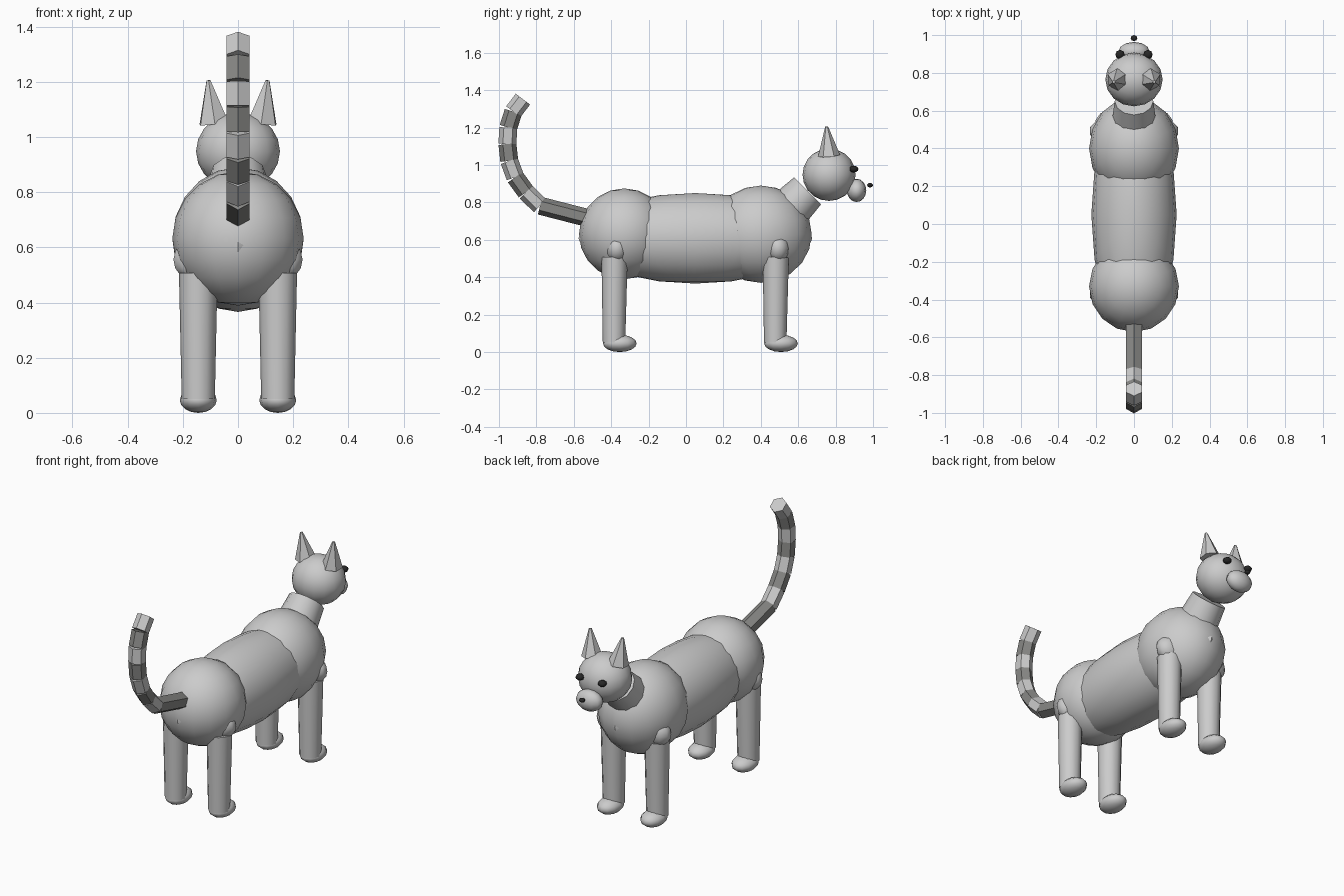
import bpy
from mathutils import Vector

if "Cube" in bpy.data.objects:
    bpy.data.objects.remove(bpy.data.objects["Cube"])


def material(name, rgb):
    m = bpy.data.materials.new(name)
    m.diffuse_color = (*rgb, 1)
    m.use_nodes = True
    m.node_tree.nodes["Principled BSDF"].inputs["Base Color"].default_value = m.diffuse_color
    return m


white = material("white", (0.9, 0.89, 0.87))
black = material("black", (0.02, 0.02, 0.02))
dark = material("dark_grey", (0.25, 0.25, 0.24))


def finish(name, mat, smooth):
    ob = bpy.context.object
    ob.name = name
    if mat:
        ob.data.materials.append(mat)
    if smooth:
        bpy.ops.object.shade_smooth_by_angle(angle=0.8)
    return ob


def ellipsoid(name, loc, radii, mat=None, segs=16, rings=10):
    bpy.ops.mesh.primitive_uv_sphere_add(segments=segs, ring_count=rings, radius=1, location=loc)
    bpy.context.object.scale = radii
    bpy.ops.object.transform_apply(location=False, rotation=False, scale=True)
    return finish(name, mat, True)


def tube(name, a, b, r1, r2, sides, mat=None, smooth=True):
    a, b = Vector(a), Vector(b)
    d = b - a
    bpy.ops.mesh.primitive_cone_add(vertices=sides, radius1=r1, radius2=r2,
                                    depth=d.length, location=(a + b) / 2)
    bpy.context.object.rotation_euler = d.to_track_quat('Z', 'Y').to_euler()
    return finish(name, mat, smooth)


# Torso
ellipsoid("belly", (0, 0.05, 0.608), (0.226, 0.625, 0.242))
ellipsoid("chest", (0, 0.4, 0.63), (0.238, 0.272, 0.26))
ellipsoid("hips", (0, -0.33, 0.632), (0.238, 0.242, 0.243))

# Neck and head
tube("neck", (0, 0.51, 0.72), (0, 0.65, 0.862), 0.122, 0.102, 12)
ellipsoid("head", (0, 0.765, 0.948), (0.152, 0.142, 0.14))
ellipsoid("muzzle", (0, 0.912, 0.864), (0.083, 0.052, 0.062), white, 12, 8)
ellipsoid("nose", (0, 0.984, 0.892), (0.018, 0.016, 0.012), black, 8, 6)

for side, s in (("left", -1), ("right", 1)):
    # Face details
    ellipsoid(side + "_eye", (0.074 * s, 0.897, 0.978), (0.025, 0.025, 0.018), black, 8, 6)
    tube(side + "_ear", (0.087 * s, 0.765, 1.05), (0.107 * s, 0.752, 1.205),
         0.059, 0.008, 6, smooth=False)
    # Legs with rounded tops and paws
    for end, y in (("front", 0.48), ("back", -0.382)):
        label = f"{end}_{side}"
        ellipsoid(label + "_upper_leg", (0.155 * s, y + 0.012, 0.555), (0.083, 0.062, 0.077),
                  None, 10, 8)
        tube(label + "_leg", (0.144 * s, y - 0.003, 0.05), (0.144 * s, y, 0.507),
             0.06, 0.07, 12)
        ellipsoid(label + "_paw", (0.144 * s, y + 0.028, 0.046), (0.067, 0.09, 0.046),
                  white, 12, 8)

# Striped tail, one short tube per stripe
path = [(-0.5, 0.71), (-0.78, 0.782), (-0.855, 0.855), (-0.913, 0.935), (-0.945, 1.022),
        (-0.955, 1.112), (-0.95, 1.2), (-0.923, 1.285), (-0.872, 1.352)]
for i, (p, q) in enumerate(zip(path, path[1:])):
    tube(f"tail_segment_{i + 1}", (0, *p), (0, *q), 0.048, 0.048, 6,
         None if i % 2 else dark, False)
